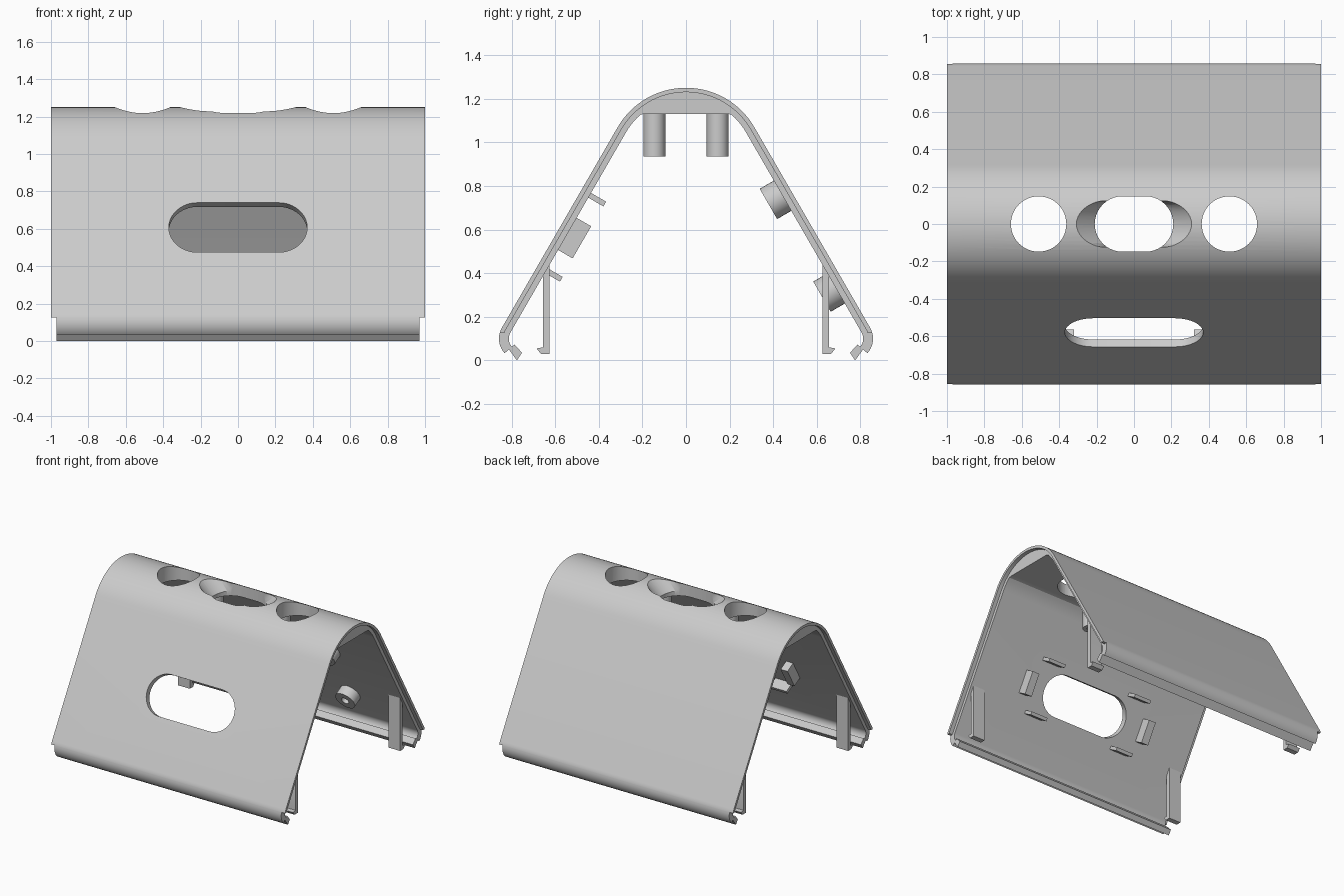
import bpy, bmesh
from math import sin, cos, pi, radians, sqrt
from mathutils import Matrix, Vector

if "Cube" in bpy.data.objects:
    bpy.data.objects.remove(bpy.data.objects["Cube"])

grey = bpy.data.materials.new("light grey plastic")
grey.use_nodes = True
colour = (0.6, 0.6, 0.6, 1)
grey.diffuse_color = colour
grey.node_tree.nodes["Principled BSDF"].inputs["Base Color"].default_value = colour

SLOPE = 0.806            # distance of the sloping wall plane from the origin
TOP_Z, TOP_R = 0.888, 0.362
FOOT_Z, FOOT_R = 0.1, 0.1
FOOT_Y = (SLOPE - FOOT_R - FOOT_Z / 2) / cos(pi / 6)
WALL, SKIN = 0.045, 0.02
STEP = 0.97              # where the inner layer stops at each end


def finish(name, bm, matrix=Matrix()):
    bmesh.ops.recalc_face_normals(bm, faces=bm.faces)
    mesh = bpy.data.meshes.new(name)
    bm.to_mesh(mesh)
    bm.free()
    mesh.transform(matrix)
    mesh.materials.append(grey)
    obj = bpy.data.objects.new(name, mesh)
    bpy.context.collection.objects.link(obj)
    return obj


def prism(name, pts, lo, hi, matrix=Matrix(), top=None):
    """Outline swept along local z, optionally to a different top outline."""
    bm = bmesh.new()
    a = [bm.verts.new((u, v, lo)) for u, v in pts]
    b = [bm.verts.new((u, v, hi)) for u, v in (top or pts)]
    bm.faces.new(a)
    bm.faces.new(b)
    for i in range(len(a)):
        j = (i + 1) % len(a)
        bm.faces.new((a[i], a[j], b[j], b[i]))
    return finish(name, bm, matrix)


def tube(name, r, bore, lo, hi, matrix):
    bm = bmesh.new()
    ring = [bm.verts.new(p) for p in ((bore, 0, lo), (r, 0, lo), (r, 0, hi), (bore, 0, hi))]
    edges = [bm.edges.new((ring[i], ring[(i + 1) % 4])) for i in range(4)]
    bmesh.ops.spin(bm, geom=ring + edges, cent=(0, 0, 0), axis=(0, 0, 1),
                   angle=2 * pi, steps=32)
    bmesh.ops.remove_doubles(bm, verts=bm.verts, dist=1e-4)
    return finish(name, bm, matrix)


def rect(w, h):
    return [(-w, -h), (w, -h), (w, h), (-w, h)]


def stadium(half, r, n=20):
    c = half - r
    return [(c * s + r * cos(a), r * sin(a)) for s, start in ((1, -pi / 2), (-1, pi / 2))
            for a in (start + pi * i / n for i in range(n + 1))]


def path(d):
    """Wall line at depth d, from the back foot over the top to the front foot."""
    foot = [radians(-42 + 72 * i / 10) for i in range(11)]
    half = [(FOOT_Y + (FOOT_R - d) * cos(a), FOOT_Z + (FOOT_R - d) * sin(a)) for a in foot]
    arc = [radians(30 + 120 * i / 32) for i in range(33)]
    top = [((TOP_R - d) * cos(a), TOP_Z + (TOP_R - d) * sin(a)) for a in arc]
    return half + top + [(-y, z) for y, z in reversed(half)]


def frame(x_axis, y_axis, z_axis, loc=(0, 0, 0)):
    m = Matrix((x_axis, y_axis, z_axis)).transposed().to_4x4()
    m.translation = loc
    return m


ALONG_X = frame((0, 1, 0), (0, 0, 1), (1, 0, 0))


def on_wall(side, x, z, d):
    """Frame on a sloping wall at depth d, local z pointing inward."""
    n = Vector((0, -side * cos(pi / 6), -0.5))
    y = side * (SLOPE - d - z / 2) / cos(pi / 6)
    return frame((1, 0, 0), n.cross(Vector((1, 0, 0))), n, (x, y, z))


def cut(obj, cutter):
    cutter.hide_render = True
    mod = obj.modifiers.new("cut", 'BOOLEAN')
    mod.operation, mod.solver, mod.object = 'DIFFERENCE', 'EXACT', cutter
    bpy.context.view_layer.objects.active = obj
    bpy.ops.object.modifier_apply(modifier=mod.name)
    bpy.data.objects.remove(cutter)


# Folded shell with a flat ceiling and a hooked lip along both feet
lip = [(0.812, 0.05), (0.775, 0), (0.752, 0.035), (0.785, 0.072)]
inner = [(y, min(z, 1.13)) for y, z in path(WALL)]
profile = path(0) + [(-y, z) for y, z in lip] + inner[::-1] + lip[::-1]
shell = prism("shell", profile, -1, 1, ALONG_X)

# Stepped ends: only the thin outer skin reaches the full length
for s in (-1, 1):
    lo, hi = sorted((s * STEP, s * 1.1))
    cut(shell, prism("end_cutter", path(SKIN), lo, hi, ALONG_X))
    cut(shell, prism("foot_cutter", [(-1, -0.1), (1, -0.1), (1, 0.125), (-1, 0.125)],
                     lo, hi, ALONG_X))

# Openings in the top: two round ones and a flared slot
for s in (-1, 1):
    cut(shell, prism("round_cutter", stadium(0.1481, 0.148, 24), 1, 1.4,
                     Matrix.Translation((s * 0.51, 0, 0))))
cut(shell, prism("slot_cutter", stadium(0.21, 0.148), 1, 1.4))
cut(shell, prism("flare_cutter", stadium(0.2, 0.13), 1.15, 1.27,
                 top=stadium(0.33, 0.12)))

# Long window through the front wall
cut(shell, prism("window_cutter", stadium(0.37, 0.153), -0.1, 0.12,
                 on_wall(-1, 0, 0.607, 0)))

parts = [shell]
leg = [(0.625, 0.03), (0.665, 0.03), (0.685, 0.055), (0.655, 0.06),
       (0.655, 0.418), (0.625, 0.47)]
for s, side_name in ((1, "left"), (-1, "right")):
    # Clip legs hanging from both walls
    for f, wall_name in ((1, "back"), (-1, "front")):
        parts.append(prism(f"{wall_name}_{side_name}_clip_leg", [(f * y, z) for y, z in leg],
                           s * 0.9 - 0.05, s * 0.9 + 0.05, ALONG_X))
        # Posts under the ceiling
        parts.append(tube(f"{wall_name}_{side_name}_post", 0.05, 0.02, 0.935, 1.14,
                          Matrix.Translation((s * 0.285, f * 0.145, 0))))
    # Screw bosses on the back wall, ledges on the front wall
    for boss_z, ledge_z, level in ((0.755, 0.757, "upper"), (0.33, 0.412, "lower")):
        parts.append(tube(f"{level}_{side_name}_boss", 0.08, 0.03, -0.01, 0.075,
                          on_wall(1, s * 0.48, boss_z, WALL)))
        parts.append(prism(f"{level}_{side_name}_ledge", rect(0.072, 0.0125), -0.01, 0.08,
                           on_wall(-1, s * 0.392, ledge_z, WALL)))
    # Upright stop blocks beside the window
    parts.append(prism(f"{side_name}_stop_block", rect(0.03, 0.085), -0.01, 0.077,
                       on_wall(-1, s * 0.535, 0.58, WALL)))

bpy.ops.object.select_all(action='DESELECT')
for obj in parts:
    obj.select_set(True)
bpy.context.view_layer.objects.active = shell
bpy.ops.object.shade_smooth_by_angle(angle=radians(30))
